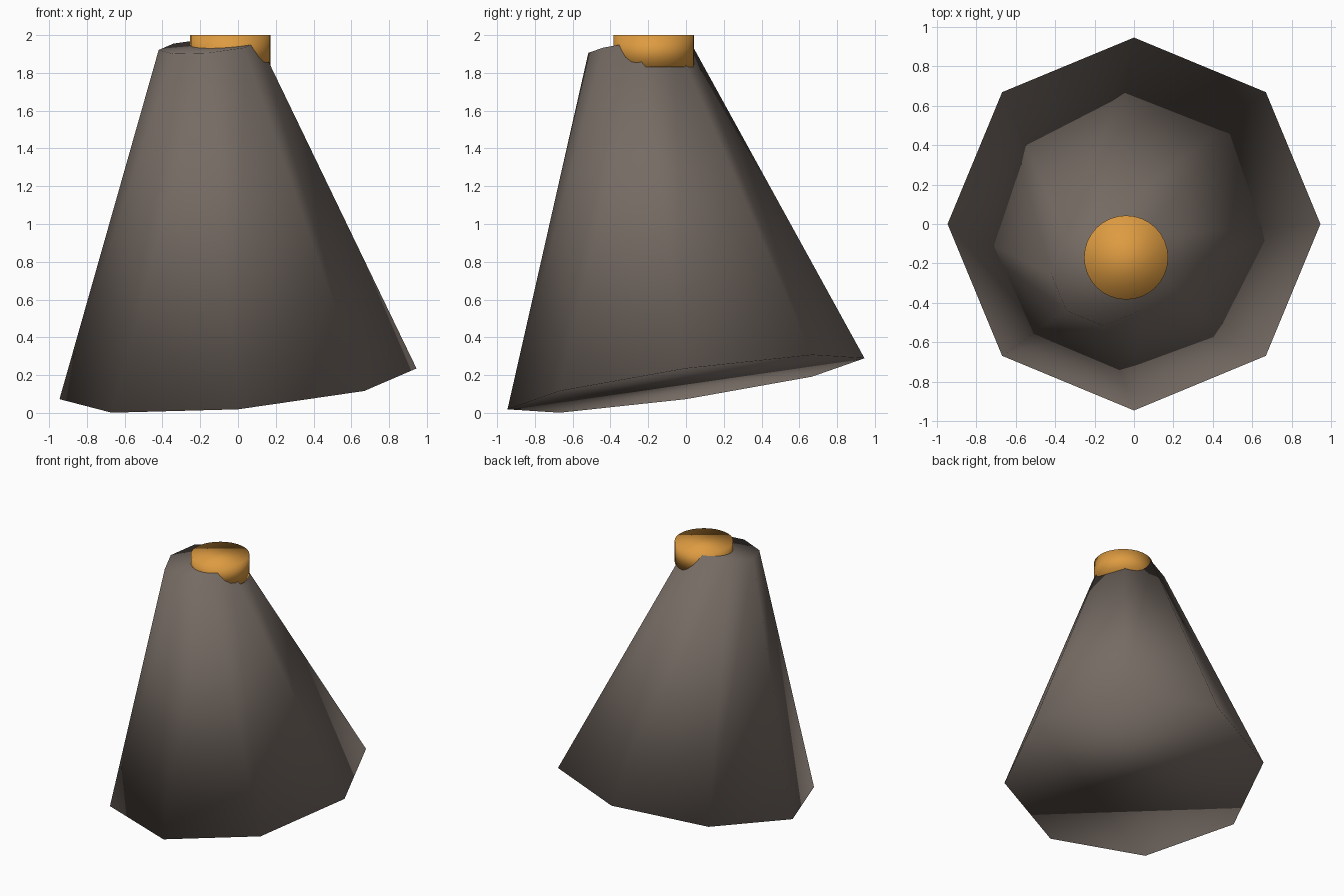
import bpy
import bmesh
from math import cos, sin, tau
from mathutils import Vector

cube = bpy.data.objects.get("Cube")
if cube:
    bpy.data.objects.remove(cube, do_unlink=True)


def material(name, colour):
    mat = bpy.data.materials.new(name)
    mat.use_nodes = True
    mat.diffuse_color = (*colour, 1)
    mat.node_tree.nodes["Principled BSDF"].inputs["Base Color"].default_value = (*colour, 1)
    return mat


def frustum(name, sides, rings, slope, mat):
    """Capped, smooth-shaded solid; rings are (centre, radius), slope tilts them."""
    bm = bmesh.new()
    loops = []
    for centre, radius in rings:
        loop = []
        for i in range(sides):
            x, y = radius * cos(tau * i / sides), radius * sin(tau * i / sides)
            offset = Vector((x, y, x * slope[0] + y * slope[1]))
            loop.append(bm.verts.new(Vector(centre) + offset))
        loops.append(loop)
    low, high = loops
    for i in range(sides):
        j = (i + 1) % sides
        bm.faces.new((low[i], low[j], high[j], high[i]))
    bm.faces.new(low[::-1])
    bm.faces.new(high)
    for face in bm.faces:
        face.smooth = True
    mesh = bpy.data.meshes.new(name)
    bm.to_mesh(mesh)
    bm.free()
    mesh.materials.append(mat)
    obj = bpy.data.objects.new(name, mesh)
    bpy.context.collection.objects.link(obj)
    return obj


stone = material("warm grey", (0.18, 0.147, 0.127))
amber = material("amber orange", (0.73, 0.33, 0.053))

# Leaning eight-sided body, with both ends square to its tilted axis
frustum("body", 8, [((0, 0, 0.154), 0.945), ((-0.155, -0.252, 1.944), 0.265)],
        (0.086, 0.143), stone)

# Upright round plug sunk into the top
frustum("top_plug", 32, [((-0.04, -0.17, 1.83), 0.213), ((-0.04, -0.17, 2.0), 0.213)],
        (0, 0), amber)
